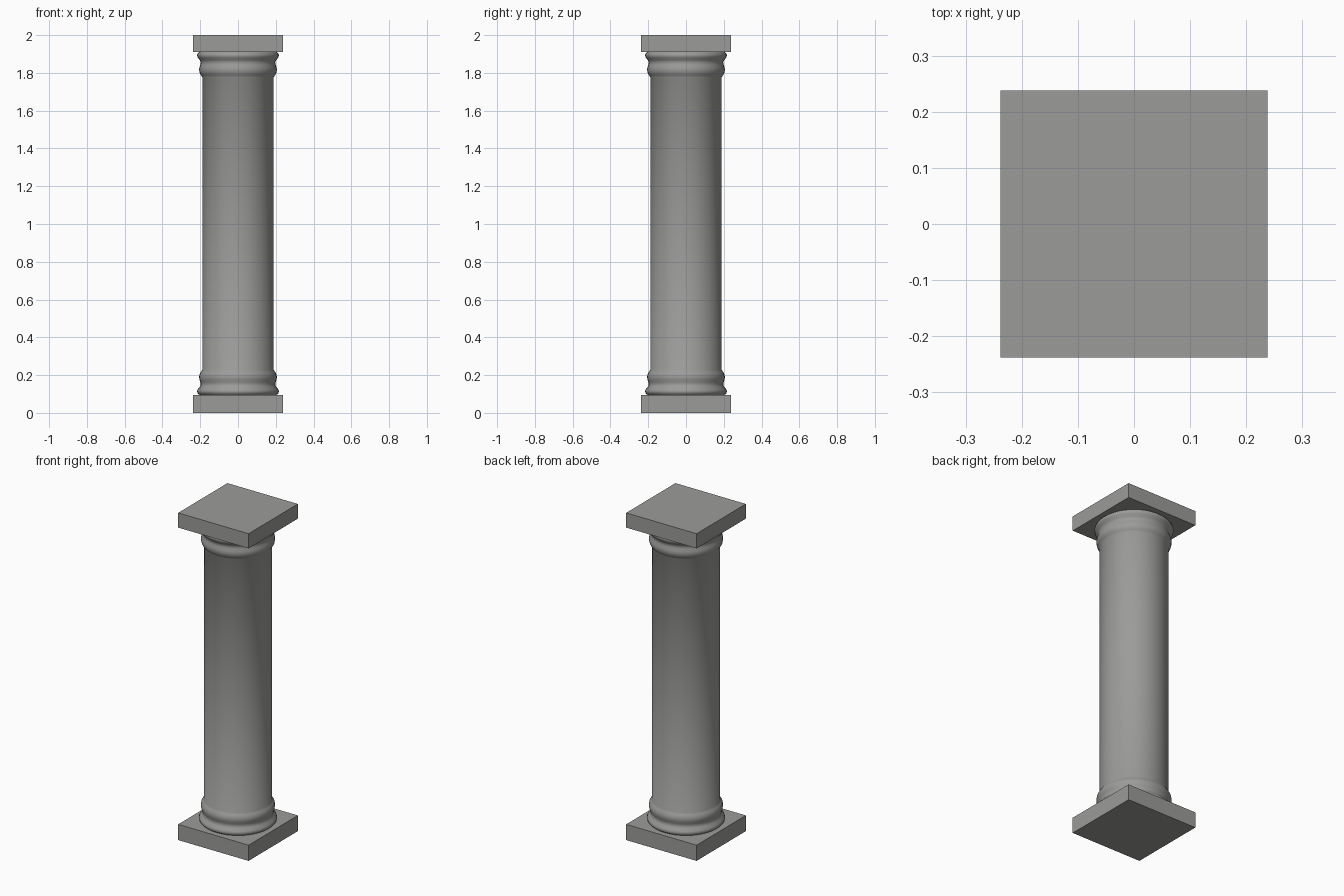
import bpy, bmesh, math

if "Cube" in bpy.data.objects:
    bpy.data.objects.remove(bpy.data.objects["Cube"])

stone = bpy.data.materials.new("grey stone")
stone.diffuse_color = (0.33, 0.33, 0.32, 1)
stone.use_nodes = True
stone.node_tree.nodes["Principled BSDF"].inputs["Base Color"].default_value = stone.diffuse_color


def make_object(name, bm):
    bmesh.ops.recalc_face_normals(bm, faces=bm.faces)
    mesh = bpy.data.meshes.new(name)
    bm.to_mesh(mesh)
    bm.free()
    mesh.materials.append(stone)
    ob = bpy.data.objects.new(name, mesh)
    bpy.context.collection.objects.link(ob)
    return ob


def slab(name, z0, z1, half=0.238):
    bm = bmesh.new()
    bmesh.ops.create_cube(bm, size=1)
    for v in bm.verts:
        v.co.x *= 2 * half
        v.co.y *= 2 * half
        v.co.z = z1 if v.co.z > 0 else z0
    return make_object(name, bm)


# square slabs at both ends
slab("base_slab", 0, 0.096)
slab("top_slab", 1.91, 2.0)

# moulding profile: radius, distance from the slab
moulding = [(0.205, 0.0), (0.214, 0.008), (0.217, 0.018), (0.213, 0.029),
            (0.202, 0.042), (0.197, 0.054), (0.199, 0.066), (0.204, 0.08),
            (0.206, 0.094), (0.203, 0.11), (0.196, 0.122), (0.189, 0.132)]
profile = [(r, 0.096 + d) for r, d in moulding]
profile += [(r, 1.91 - d) for r, d in reversed(moulding)]

# round shaft with its mouldings, turned about z
bm = bmesh.new()
verts = [bm.verts.new((r, 0, z)) for r, z in profile]
edges = [bm.edges.new(pair) for pair in zip(verts, verts[1:])]
bmesh.ops.spin(bm, geom=verts + edges, cent=(0, 0, 0), axis=(0, 0, 1),
               angle=math.tau, steps=40, use_duplicate=False)
bmesh.ops.remove_doubles(bm, verts=bm.verts, dist=0.0005)
shaft = make_object("shaft", bm)
bpy.context.view_layer.objects.active = shaft
shaft.select_set(True)
bpy.ops.object.shade_smooth_by_angle(angle=math.radians(50))
